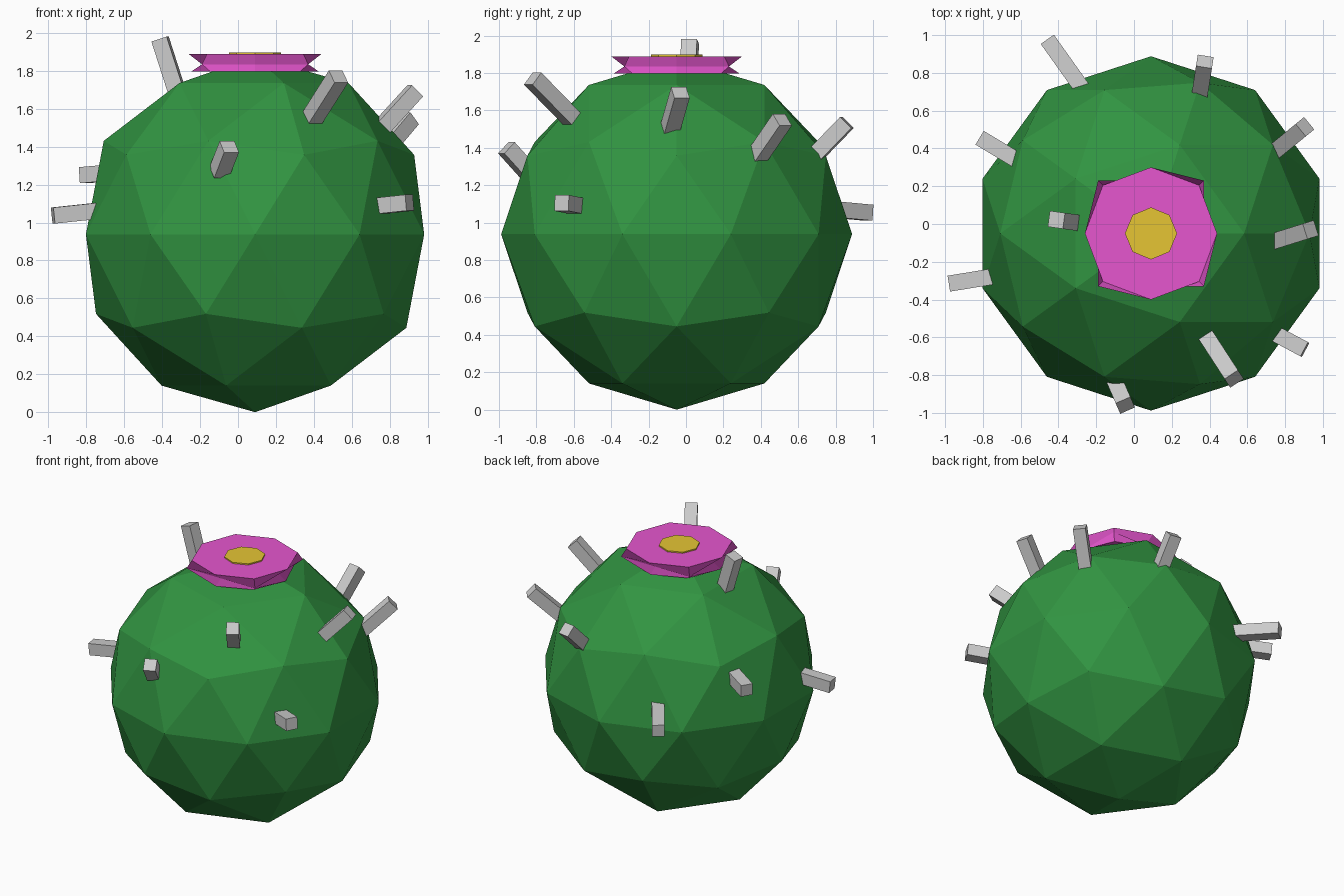
import bpy, bmesh, math
from mathutils import Vector

if "Cube" in bpy.data.objects:
    bpy.data.objects.remove(bpy.data.objects["Cube"])

CX, CY, R = 0.09, -0.05, 0.938


def paint(obj, name, rgb):
    mat = bpy.data.materials.new(name)
    mat.diffuse_color = (*rgb, 1)
    mat.use_nodes = True
    mat.node_tree.nodes["Principled BSDF"].inputs["Base Color"].default_value = mat.diffuse_color
    obj.data.materials.append(mat)


def ring_stack(name, rings):
    """Eight-sided solid; each ring is (on-axis radius, diagonal radius, z)."""
    bm = bmesh.new()
    loops = []
    for r_axis, r_diag, z in rings:
        loop = []
        for i in range(8):
            a = i * math.pi / 4
            r = r_diag if i % 2 else r_axis
            loop.append(bm.verts.new((CX + r * math.cos(a), CY + r * math.sin(a), z)))
        loops.append(loop)
    for lo, hi in zip(loops, loops[1:]):
        for i in range(8):
            j = (i + 1) % 8
            bm.faces.new((lo[i], lo[j], hi[j], hi[i]))
    bm.faces.new(loops[0][::-1])
    bm.faces.new(loops[-1])
    mesh = bpy.data.meshes.new(name)
    bm.to_mesh(mesh)
    bm.free()
    obj = bpy.data.objects.new(name, mesh)
    bpy.context.collection.objects.link(obj)
    return obj


def spine(name, base, tip, width=0.085, sink=0.05):
    """Square rod from just under the skin to the tip."""
    base, tip = Vector(base), Vector(tip)
    d = (tip - base).normalized()
    base = base - d * sink
    bpy.ops.mesh.primitive_cube_add(size=1, location=(base + tip) / 2)
    obj = bpy.context.object
    obj.name = name
    obj.scale = (width, width, (tip - base).length)
    obj.rotation_euler = d.to_track_quat('Z', 'Y').to_euler()


# round faceted body
bpy.ops.mesh.primitive_ico_sphere_add(subdivisions=2, radius=R, location=(CX, CY, R))
body = bpy.context.object
body.name = "cactus_body"
paint(body, "green", (0.031, 0.296, 0.053))

# flower with a pinched waist, and its centre
flower = ring_stack("flower", [(0.336, 0.336, 1.797), (0.28, 0.396, 1.835), (0.35, 0.36, 1.889)])
paint(flower, "pink", (0.79, 0.094, 0.62))
centre = ring_stack("flower_centre", [(0.138, 0.138, 1.88), (0.138, 0.138, 1.898)])
paint(centre, "yellow", (0.79, 0.56, 0.034))

# spines: (base, tip)
spines = [
    ((-0.325, 0.01, 1.70), (-0.411, 0.022, 1.968)),
    ((-0.29, 0.74, 1.075), (-0.457, 0.975, 1.053)),
    ((-0.64, 0.35, 1.265), (-0.815, 0.455, 1.250)),
    ((-0.76, -0.28, 1.06), (-0.976, -0.315, 1.037)),
    ((-0.085, -0.87, 1.30), (-0.046, -0.96, 1.40)),
    ((0.40, -0.62, 1.565), (0.53, -0.82, 1.77)),
    ((0.765, -0.59, 1.09), (0.905, -0.665, 1.105)),
    ((0.775, -0.08, 1.52), (0.935, -0.03, 1.695)),
    ((0.77, 0.405, 1.39), (0.905, 0.515, 1.55)),
    ((0.35, 0.70, 1.37), (0.375, 0.86, 1.535)),
]
for n, (base, tip) in enumerate(spines):
    spine(f"spine_{n + 1}", base, tip)
